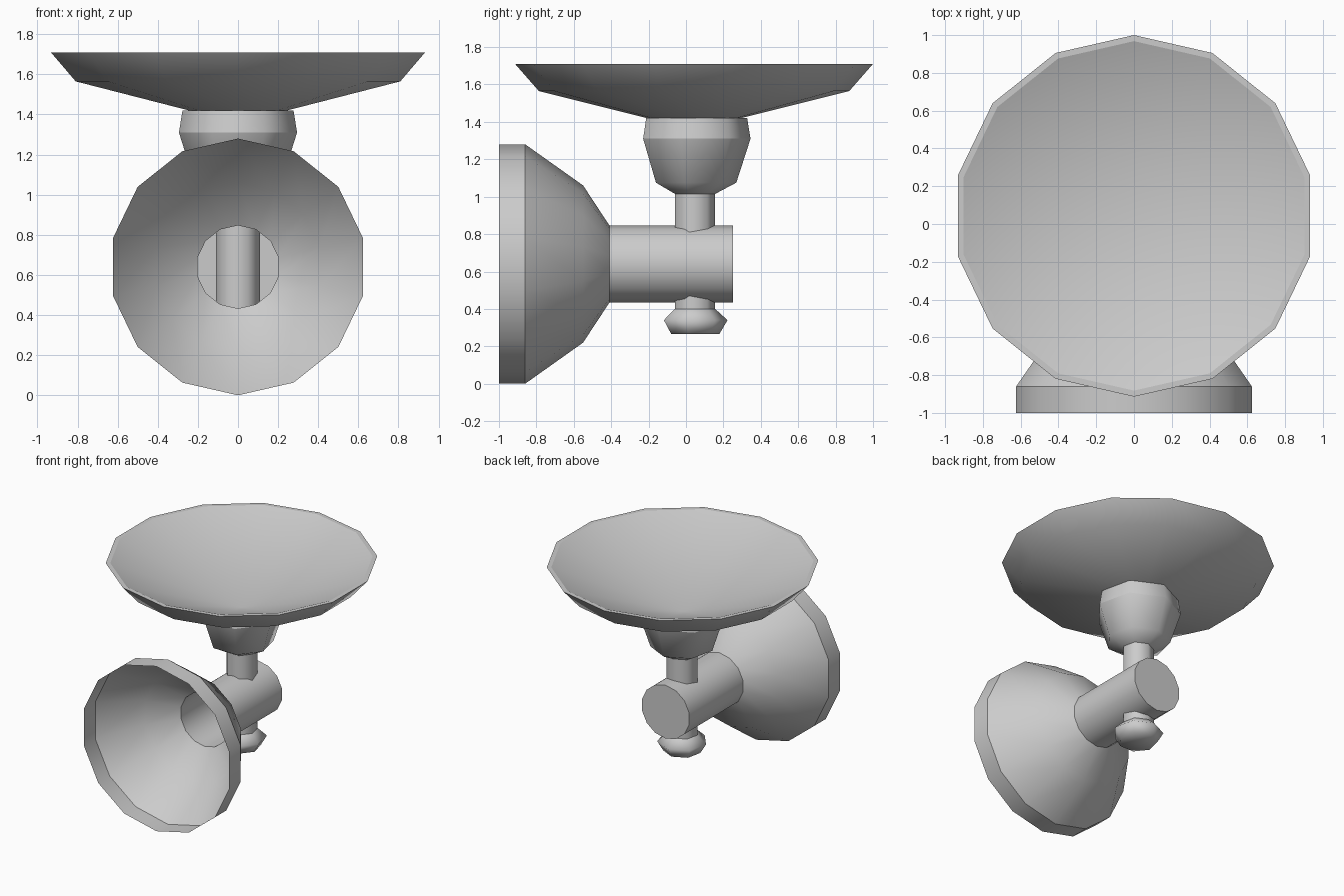
import bpy, bmesh, math

if "Cube" in bpy.data.objects:
    bpy.data.objects.remove(bpy.data.objects["Cube"])


def lathe(name, profile, sides, place, smooth=30):
    """Spin (radius, height) points; place(u, v, h) maps them to x, y, z."""
    bm = bmesh.new()
    rings = []
    for r, h in profile:
        if r == 0:
            rings.append([bm.verts.new(place(0, 0, h))])
        else:
            angles = [2 * math.pi * i / sides for i in range(sides)]
            rings.append([bm.verts.new(place(r * math.cos(a), r * math.sin(a), h))
                          for a in angles])
    for a, b in zip(rings, rings[1:]):
        for i in range(sides):
            j = (i + 1) % sides
            if len(a) == 1:
                bm.faces.new((a[0], b[j], b[i]))
            elif len(b) == 1:
                bm.faces.new((a[i], a[j], b[0]))
            else:
                bm.faces.new((a[i], a[j], b[j], b[i]))
    bmesh.ops.recalc_face_normals(bm, faces=bm.faces)
    mesh = bpy.data.meshes.new(name)
    bm.to_mesh(mesh)
    bm.free()
    obj = bpy.data.objects.new(name, mesh)
    bpy.context.collection.objects.link(obj)
    bpy.ops.object.select_all(action='DESELECT')
    obj.select_set(True)
    bpy.context.view_layer.objects.active = obj
    bpy.ops.object.shade_smooth_by_angle(angle=math.radians(smooth))
    return obj


def upright(u, v, h):
    return (v, u + 0.043, h)


def facing_front(u, v, h):
    return (v, h, u + 0.64)


# Open wall cup running into a hollow arm with a capped end
lathe("wall_cup_and_arm",
      [(0.64, -1.0), (0.64, -0.86), (0.42, -0.55), (0.207, -0.41),
       (0.207, 0.25), (0, 0.25)], 14, facing_front)

# Rounded bottom knob, rod through the arm, and the socket under the dish
lathe("knob", [(0, 0.265), (0.135, 0.265), (0.179, 0.34), (0.113, 0.40)],
      7, upright, 80)
lathe("rod", [(0.113, 0.40), (0.113, 1.015)], 7, upright, 55)
lathe("socket", [(0.113, 1.015), (0.226, 1.075), (0.302, 1.31)], 7, upright, 55)
lathe("socket_collar", [(0.302, 1.31), (0.284, 1.42)], 7, upright, 55)

# Wide shallow dish with a thin flat rim around a hollow cone
lathe("dish_underside",
      [(0.25, 1.42), (0.83, 1.565), (0.957, 1.71), (0.925, 1.71)],
      14, upright, 36)
inner = lathe("dish_bowl", [(0.925, 1.71), (0, 1.34)], 14, upright)
inner.data.flip_normals()
